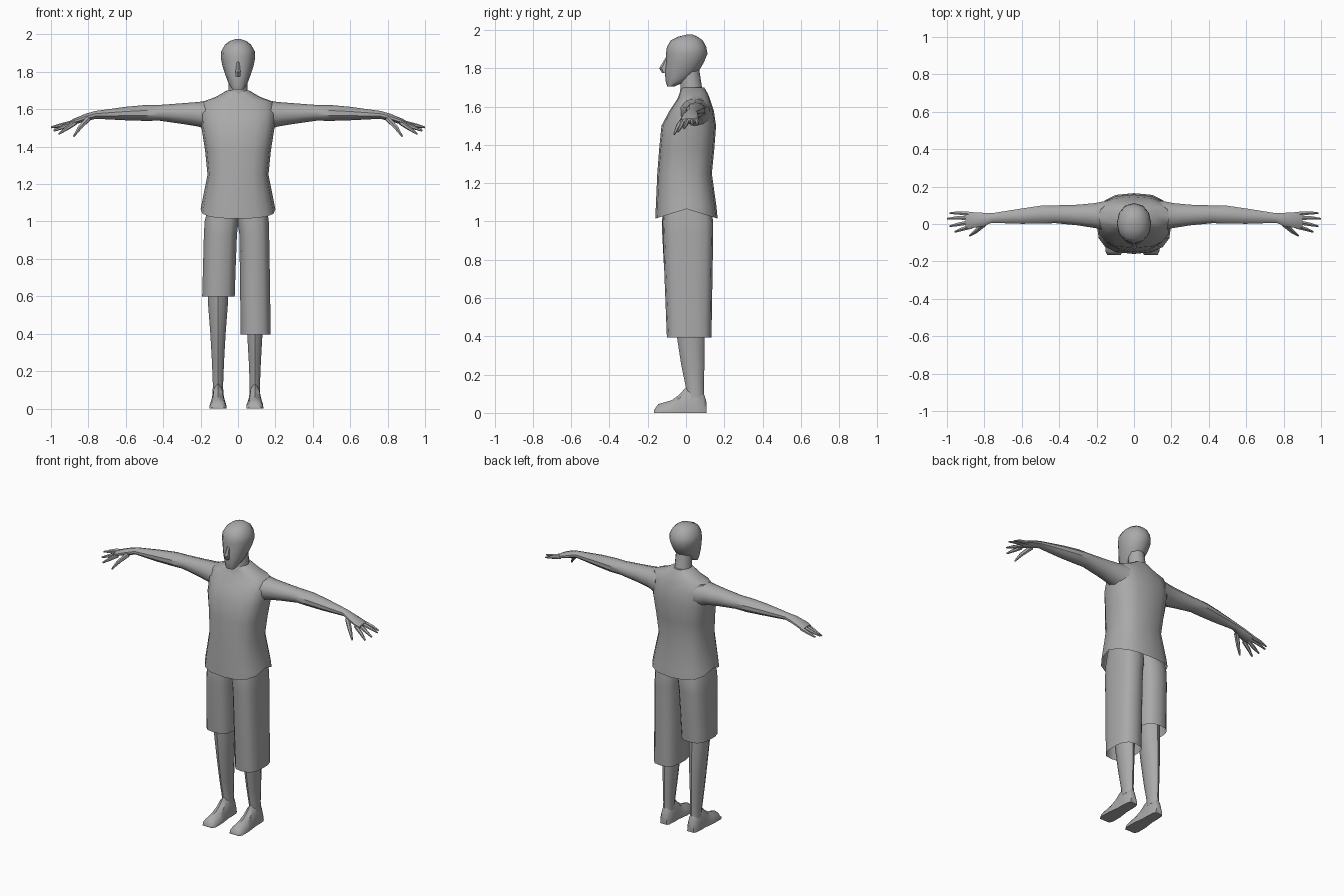
import bpy, bmesh, math
from mathutils import Vector

if "Cube" in bpy.data.objects:
    bpy.data.objects.remove(bpy.data.objects["Cube"], do_unlink=True)

grey = bpy.data.materials.new("plain grey")
grey.use_nodes = True
COL = (0.4, 0.4, 0.4, 1)
grey.diffuse_color = COL
grey.node_tree.nodes["Principled BSDF"].inputs["Base Color"].default_value = COL


def loft(name, rings, cap_start=True, cap_end=True, angle=40):
    """Skin a list of equal-length point rings."""
    bm = bmesh.new()
    vs = [[bm.verts.new(p) for p in r] for r in rings]
    n = len(rings[0])
    for a, b in zip(vs, vs[1:]):
        for i in range(n):
            j = (i + 1) % n
            bm.faces.new((a[i], a[j], b[j], b[i]))
    if cap_start:
        bm.faces.new(vs[0][::-1])
    if cap_end:
        bm.faces.new(vs[-1])
    bmesh.ops.recalc_face_normals(bm, faces=bm.faces)
    me = bpy.data.meshes.new(name)
    bm.to_mesh(me)
    bm.free()
    ob = bpy.data.objects.new(name, me)
    bpy.context.collection.objects.link(ob)
    me.materials.append(grey)
    bpy.ops.object.select_all(action='DESELECT')
    ob.select_set(True)
    bpy.context.view_layer.objects.active = ob
    bpy.ops.object.shade_smooth_by_angle(angle=math.radians(angle))
    return ob


def oval(n=14, k=1.0):
    """Unit oval, starting at the front; k below 1 makes it boxier."""
    pts = []
    for i in range(n):
        t = 2 * math.pi * i / n
        s, c = math.sin(t), -math.cos(t)
        pts.append((math.copysign(abs(s) ** k, s), math.copysign(abs(c) ** k, c)))
    return pts


def level(z, x0, x1, y0, y1, n=14, k=1.0, dip=0.0):
    """Horizontal ring spanning x0..x1 and y0..y1; dip lowers front and back."""
    return [((x0 + x1) / 2 + u * (x1 - x0) / 2, (y0 + y1) / 2 + v * (y1 - y0) / 2,
             z - dip * abs(v)) for u, v in oval(n, k)]


def taper(name, pts, radii, n=6):
    """Tapered tube through a few points."""
    pts = [Vector(p) for p in pts]
    rings = []
    for i, p in enumerate(pts):
        d = pts[min(i + 1, len(pts) - 1)] - pts[max(i - 1, 0)]
        side = d.cross(Vector((0, 0, 1))).normalized()
        up = side.cross(d).normalized()
        rings.append([p + (side * u + up * v) * radii[i] for u, v in oval(n)])
    return loft(name, rings)


# Shirt: (z, half width, front y, back y, boxiness, hem dip)
SHIRT = [(1.065, .20, -.16, .165, .75, .05), (1.10, .193, -.158, .16, .75, .03),
         (1.25, .163, -.15, .135, .75, 0), (1.38, .176, -.14, .148, .75, 0),
         (1.50, .195, -.128, .157, .75, 0), (1.58, .203, -.085, .145, .8, 0),
         (1.64, .19, -.045, .125, .85, 0), (1.665, .12, -.035, .115, .9, 0),
         (1.70, .06, -.025, .095, 1, 0)]
loft("shirt", [level(z, -w, w, a, b, 16, k, d) for z, w, a, b, k, d in SHIRT],
     cap_start=False)

# Neck and head
loft("neck", [level(1.62, -.062, .062, -.035, .11, 10), level(1.69, -.054, .054, -.03, .085, 10),
              level(1.80, -.05, .05, -.03, .068, 10)])
HEAD = [(1.705, .03, -.098, -.06), (1.725, .043, -.105, -.015), (1.75, .055, -.108, .03),
        (1.79, .07, -.112, .07), (1.83, .083, -.105, .093), (1.875, .092, -.105, .112),
        (1.91, .09, -.10, .106), (1.945, .07, -.08, .088), (1.965, .045, -.04, .06),
        (1.975, .015, .0, .035)]
loft("head", [level(z, -w, w, a, b, 12, .95) for z, w, a, b in HEAD], angle=50)
loft("nose", [level(1.775, -.016, .016, -.125, -.09, 6), level(1.80, -.015, .015, -.14, -.09, 6),
              level(1.855, -.008, .008, -.107, -.08, 6)])

# Arms: (x, centre y, centre z, half depth, half height)
ARM = [(.14, .045, 1.565, .085, .085), (.21, .045, 1.573, .07, .066),
       (.30, .048, 1.577, .058, .055), (.42, .052, 1.581, .05, .042),
       (.50, .05, 1.58, .05, .042), (.60, .042, 1.577, .043, .036),
       (.76, .032, 1.57, .027, .021), (.81, .024, 1.557, .038, .021),
       (.875, .02, 1.535, .046, .016), (.90, .022, 1.527, .042, .011)]
# Finger paths: knuckle, middle and tip
FINGERS = {
    "little_finger": [(.88, .054, 1.53), (.935, .059, 1.517), (.985, .058, 1.502)],
    "ring_finger": [(.88, .032, 1.53), (.945, .033, 1.515), (1.0, .028, 1.503)],
    "middle_finger": [(.88, .009, 1.528), (.94, -.002, 1.503), (.985, -.012, 1.485)],
    "index_finger": [(.87, -.014, 1.528), (.92, -.028, 1.495), (.958, -.042, 1.468)],
    "thumb": [(.80, .0, 1.55), (.845, -.038, 1.503), (.878, -.062, 1.455)],
}
for side, s in (("left", 1), ("right", -1)):
    loft(side + "_arm", [[(s * x, cy + u * ry, cz + v * rz) for u, v in oval(10)]
                         for x, cy, cz, ry, rz in ARM])
    for name, path in FINGERS.items():
        big = 1.2 if name == "thumb" else 1
        taper(f"{side}_{name}", [(s * x, y, z) for x, y, z in path],
              [.013 * big, .0105 * big, .005])

# Trousers, one leg cut shorter: (z, inner x, outer x, front y, back y)
LONG = [(1.12, -.01, .15, -.11, .12), (1.0, -.004, .166, -.122, .142), (.93, .006, .168, -.12, .142),
        (.70, .009, .172, -.112, .138), (.395, .013, .176, -.10, .133)]
SHORT = [(1.12, -.01, .15, -.11, .12), (1.0, -.004, .18, -.126, .142), (.93, .004, .184, -.124, .14),
         (.78, .01, .188, -.116, .132), (.60, .016, .193, -.104, .122)]
for name, s, spec in (("left_long_trouser_leg", 1, LONG), ("right_short_trouser_leg", -1, SHORT)):
    loft(name, [level(z, s * a, s * b, f, r, 14, .7) for z, a, b, f, r in spec], cap_end=False)

# Lower legs: (z, half width, front y, back y)
LEG = [(.66, .06, -.07, .09), (.55, .055, -.064, .092), (.40, .043, -.048, .098),
       (.25, .034, -.025, .096), (.13, .029, .0, .093), (.08, .03, .0, .095)]
# Feet: (y, half width, top z)
FOOT = [(.106, .024, .06), (.09, .033, .11), (.05, .036, .14), (.0, .036, .135),
        (-.035, .041, .095), (-.075, .046, .066), (-.145, .046, .046), (-.167, .036, .014)]
FOOT_SHAPE = [(-1, 0), (-.95, .35), (-.6, .8), (0, 1), (.6, .8), (.95, .35), (1, 0)]
for side, cx in (("left", .09), ("right", -.107)):
    loft(side + "_lower_leg", [level(z, cx - w, cx + w, a, b, 10) for z, w, a, b in LEG])
    loft(side + "_foot", [[(cx + u * w, y, v * h) for u, v in FOOT_SHAPE] for y, w, h in FOOT])
